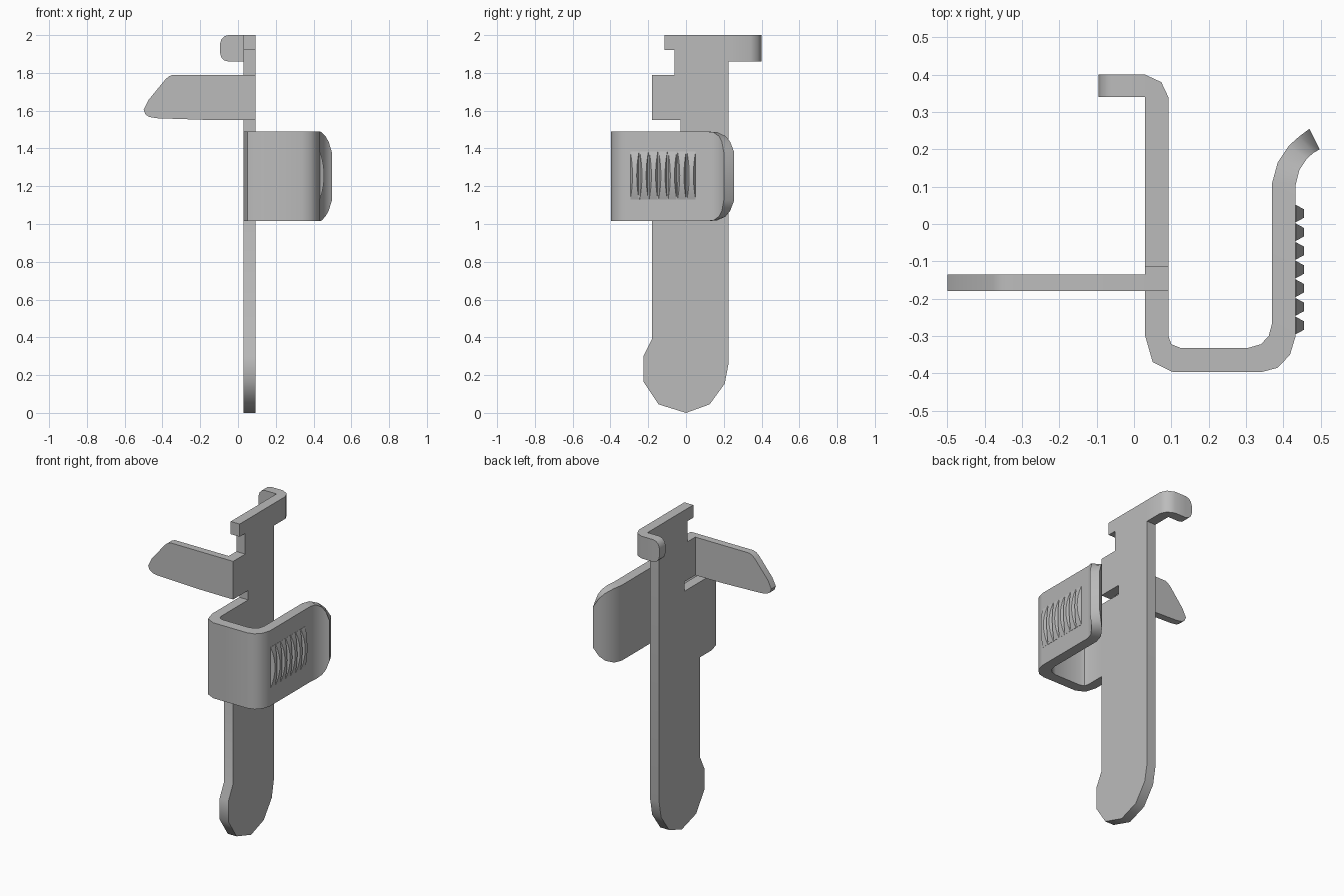
import bpy, bmesh, math
from mathutils import Vector

cube = bpy.data.objects.get("Cube")
if cube:
    bpy.data.objects.remove(cube, do_unlink=True)

grey = bpy.data.materials.new("plain grey")
grey.use_nodes = True
grey.diffuse_color = (0.5, 0.5, 0.5, 1)
grey.node_tree.nodes["Principled BSDF"].inputs["Base Color"].default_value = (0.5, 0.5, 0.5, 1)


def finish(name, bm, angle=40):
    bmesh.ops.remove_doubles(bm, verts=bm.verts, dist=1e-5)
    bmesh.ops.recalc_face_normals(bm, faces=bm.faces)
    mesh = bpy.data.meshes.new(name)
    bm.to_mesh(mesh)
    bm.free()
    mesh.materials.append(grey)
    obj = bpy.data.objects.new(name, mesh)
    bpy.context.collection.objects.link(obj)
    bpy.ops.object.select_all(action='DESELECT')
    obj.select_set(True)
    bpy.context.view_layer.objects.active = obj
    bpy.ops.object.shade_smooth_by_angle(angle=math.radians(angle))
    return obj


def extrude_outline(name, points, depth):
    """Extrude a flat outline of 3D points along a vector."""
    bm = bmesh.new()
    face = bm.faces.new([bm.verts.new(p) for p in points])
    new = bmesh.ops.extrude_face_region(bm, geom=[face], use_keep_orig=True)["geom"]
    bmesh.ops.translate(bm, vec=Vector(depth),
                        verts=[v for v in new if isinstance(v, bmesh.types.BMVert)])
    return finish(name, bm)


def loft(name, rings, angle=40):
    """Join four-cornered rings into a closed bar."""
    bm = bmesh.new()
    loops = [[bm.verts.new(p) for p in ring] for ring in rings]
    for a, b in zip(loops, loops[1:]):
        for i in range(4):
            j = (i + 1) % 4
            bm.faces.new((a[i], a[j], b[j], b[i]))
    bm.faces.new(loops[0])
    bm.faces.new(loops[-1])
    bmesh.ops.remove_doubles(bm, verts=bm.verts, dist=1e-5)
    return finish(name, bm, angle)


def bent_strip(name, sections, low, high):
    """Bent sheet: each section is outer x, y, inner x, y and corner inset."""
    return loft(name, [[(ox, oy, low + c), (ix, iy, low + c),
                        (ix, iy, high - c), (ox, oy, high - c)]
                       for ox, oy, ix, iy, c in sections])


# Long flat plate with a rounded foot and stepped top
plate = [(0, 0), (0.125, 0.045), (0.205, 0.155), (0.225, 0.26), (0.225, 2),
         (-0.115, 2), (-0.115, 1.92), (-0.06, 1.92), (-0.06, 1.79),
         (-0.18, 1.79), (-0.18, 1.55), (-0.03, 1.55), (-0.03, 1.49),
         (-0.18, 1.49), (-0.18, 0.39), (-0.225, 0.3), (-0.225, 0.165), (-0.145, 0.045)]
extrude_outline("main_plate", [(0.03, y, z) for y, z in plate], (0.062, 0, 0))

# Side arm with a tapered tip
arm = [(0.03, 1.79), (-0.345, 1.79), (-0.365, 1.782), (-0.385, 1.765), (-0.475, 1.655),
       (-0.5, 1.605), (-0.49, 1.58), (-0.47, 1.567), (-0.43, 1.56), (-0.16, 1.551), (0.03, 1.55)]
extrude_outline("side_arm", [(x, -0.18, z) for x, z in arm], (0, 0.045, 0))

# Hook at the top, bent towards the side arm
bent_strip("top_hook", [
    (0.092, 0.225, 0.03, 0.225, 0), (0.092, 0.34, 0.03, 0.34, 0),
    (0.073, 0.38, 0.03, 0.34, 0), (0.03, 0.4, 0.03, 0.34, 0),
    (-0.05, 0.4, -0.05, 0.34, 0), (-0.072, 0.4, -0.072, 0.34, 0.006),
    (-0.088, 0.4, -0.088, 0.34, 0.022), (-0.095, 0.4, -0.095, 0.34, 0.045)], 1.86, 2)

# Spring clip wrapping round the front, with a flared rounded lip
bent_strip("spring_clip", [
    (0.03, -0.18, 0.092, -0.18, 0), (0.03, -0.3, 0.092, -0.3, 0),
    (0.05, -0.37, 0.1, -0.322, 0), (0.105, -0.397, 0.125, -0.332, 0),
    (0.34, -0.397, 0.305, -0.332, 0), (0.385, -0.385, 0.34, -0.322, 0),
    (0.418, -0.35, 0.361, -0.3, 0), (0.433, -0.3, 0.37, -0.265, 0),
    (0.433, 0.105, 0.37, 0.11, 0), (0.443, 0.145, 0.385, 0.165, 0.004),
    (0.463, 0.175, 0.415, 0.21, 0.025), (0.48, 0.19, 0.442, 0.234, 0.055),
    (0.497, 0.2, 0.47, 0.255, 0.11)], 1.015, 1.49)

# Bowed finger grip ridges
for n in range(7):
    y = -0.272 + n * 0.05
    rings = []
    for k in range(9):
        t = k / 4 - 1
        bulge = 1 - t * t
        x, w = 0.434 + 0.022 * bulge, 0.023 - 0.012 * bulge
        rings.append([(0.43, y - 0.023, 1.257 + 0.127 * t), (0.43, y + 0.023, 1.257 + 0.127 * t),
                      (x, y + w, 1.257 + 0.127 * t), (x, y - w, 1.257 + 0.127 * t)])
    loft(f"grip_ridge_{n + 1}", rings, 25)
